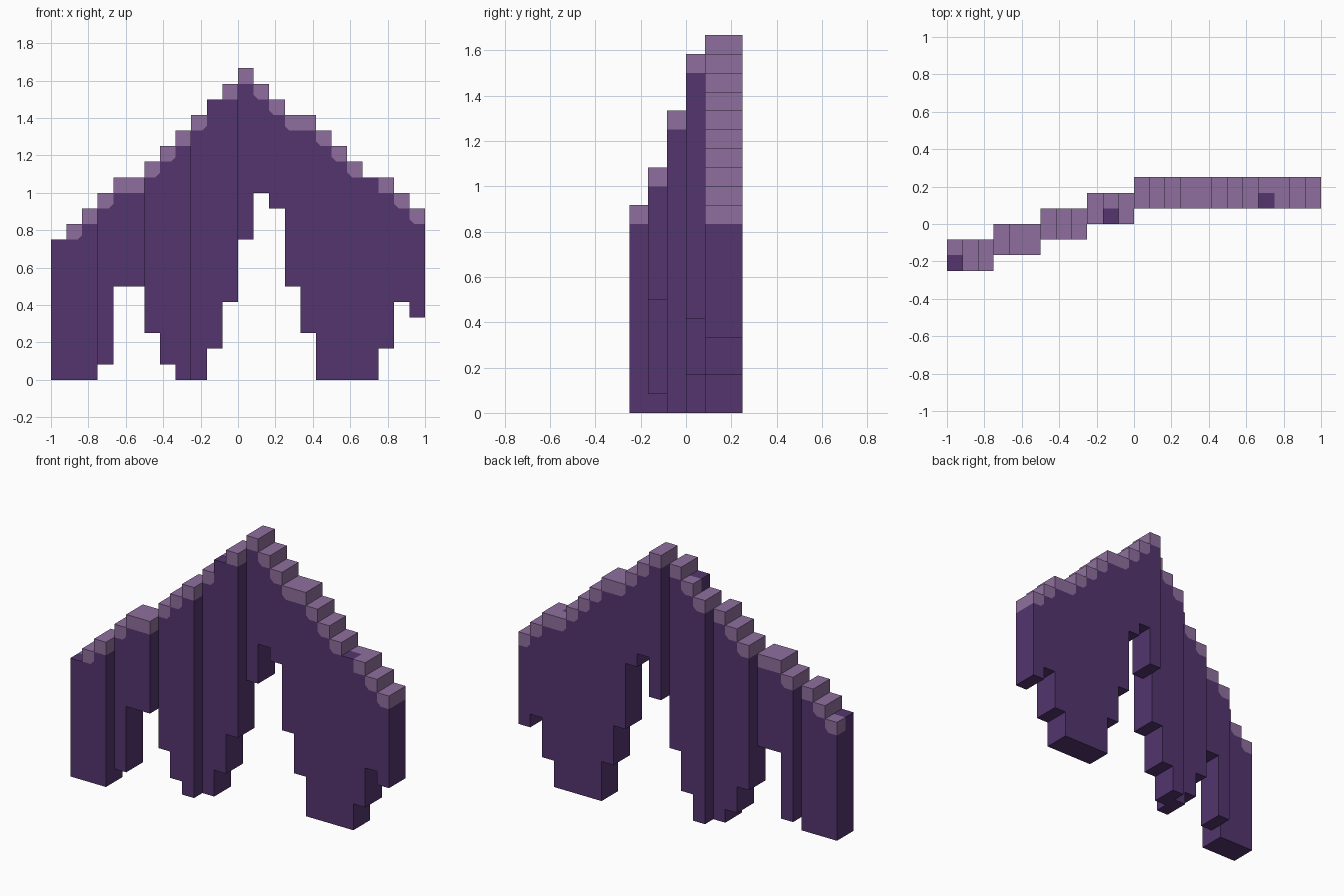
import bpy
import bmesh

cube = bpy.data.objects.get("Cube")
if cube:
    bpy.data.objects.remove(cube, do_unlink=True)

UNIT = 1 / 12
CUT = 0.3  # clipped corner of a cap, in blocks


def material(name, colour):
    mat = bpy.data.materials.new(name)
    mat.use_nodes = True
    mat.diffuse_color = colour
    mat.node_tree.nodes["Principled BSDF"].inputs["Base Color"].default_value = colour
    return mat


dark = material("dark purple", (0.087, 0.036, 0.156, 1))
light = material("pale mauve", (0.275, 0.159, 0.342, 1))

# Top and bottom outline of the wall, in blocks, one entry per column
TOPS = [9, 10, 11, 12, 13, 13, 14, 15, 16, 17, 18, 19,
        20, 19, 18, 17, 17, 16, 15, 14, 13, 13, 12, 11]
BOTTOMS = [0, 0, 0, 1, 6, 6, 3, 1, 0, 0, 2, 5,
           9, 12, 11, 6, 3, 0, 0, 0, 0, 2, 5, 4]
PLAIN_COLUMNS = (0, 10, 20)  # front block of these has no cap

# Each section: name, first column, end column, front row (two blocks deep)
SECTIONS = [
    ("outer_right_wall", 0, 3, -3),
    ("middle_right_wall", 3, 6, -2),
    ("inner_right_wall", 6, 9, -1),
    ("centre_right_wall", 9, 12, 0),
    ("left_wall", 12, 24, 1),
]

solid = {(i, j, k)
         for _, first, end, front in SECTIONS
         for i in range(first, end)
         for j in (front, front + 1)
         for k in range(BOTTOMS[i], TOPS[i])}


def build_section(name, first, end, front):
    bm = bmesh.new()

    def face(points, mat):
        verts = [bm.verts.new(((x - 12) * UNIT, y * UNIT, z * UNIT)) for x, y, z in points]
        bm.faces.new(verts).material_index = mat

    def is_cap(i, j, k):
        return k == TOPS[i] - 1 and not (i in PLAIN_COLUMNS and j == front)

    def add_block_face(cell, axis, side):
        i, j, k = cell
        u, v = (axis + 1) % 3, (axis + 2) % 3
        points = []
        for a, b in ((0, 0), (1, 0), (1, 1), (0, 1)):
            p = list(cell)
            p[axis] += side > 0
            p[u] += a
            p[v] += b
            points.append(tuple(p))
        if side < 0:
            points.reverse()
        cap = is_cap(i, j, k)
        # Caps on the long faces lose the lower corner towards the peak
        inner = i + 1 if i < 12 else i - 1
        if cap and axis == 1 and first <= inner < end and TOPS[inner] > TOPS[i]:
            corner = (max(i, inner), points[0][1], k)
            n = points.index(corner)
            before, after = points[n - 1], points[(n + 1) % 4]
            start = tuple(c + (q - c) * CUT for c, q in zip(corner, before))
            stop = tuple(c + (q - c) * CUT for c, q in zip(corner, after))
            face([start, corner, stop], 0)
            points[n:n + 1] = [start, stop]
        face(points, int(cap))

    for cell in sorted(c for c in solid if first <= c[0] < end):
        for axis in range(3):
            for side in (-1, 1):
                near = list(cell)
                near[axis] += side
                if tuple(near) not in solid:
                    add_block_face(cell, axis, side)

    # Weld the blocks and merge flat areas of one colour
    bmesh.ops.remove_doubles(bm, verts=bm.verts, dist=0.0005)
    bmesh.ops.dissolve_limit(bm, angle_limit=0.01, verts=bm.verts,
                             edges=bm.edges, delimit={'MATERIAL'})
    mesh = bpy.data.meshes.new(name)
    bm.to_mesh(mesh)
    bm.free()
    mesh.materials.append(dark)
    mesh.materials.append(light)
    bpy.context.collection.objects.link(bpy.data.objects.new(name, mesh))


for section in SECTIONS:
    build_section(*section)
